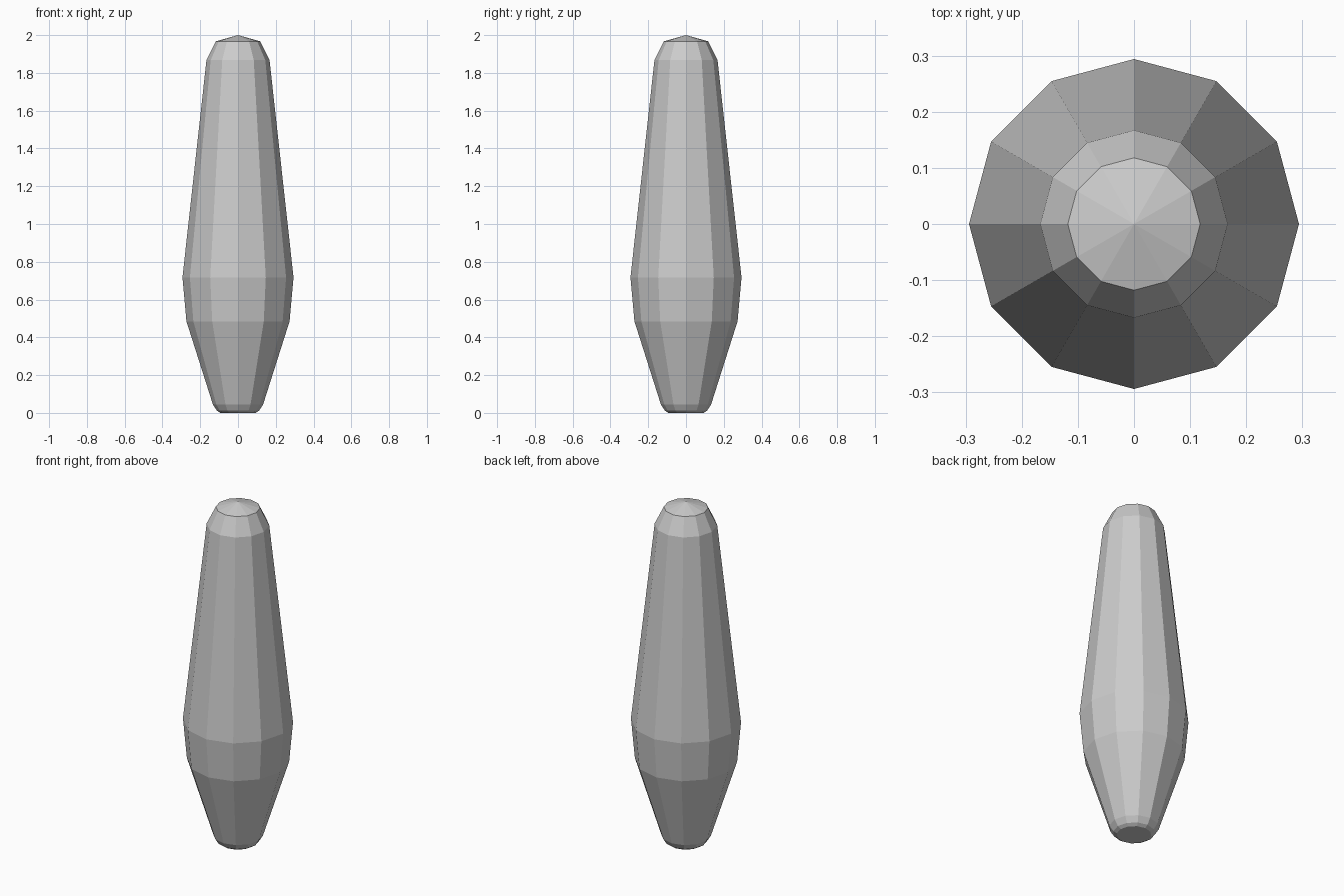
import bpy, bmesh
from math import cos, sin, pi

if "Cube" in bpy.data.objects:
    bpy.data.objects.remove(bpy.data.objects["Cube"])

SIDES = 12
# Profile (radius, height) from the flat foot up to the rim of the cap
PROFILE = [(0.093, 0.0), (0.112, 0.012), (0.133, 0.045), (0.168, 0.155),
           (0.273, 0.485), (0.294, 0.717), (0.167, 1.867), (0.118, 1.967)]

bm = bmesh.new()
rings = [[bm.verts.new((r * cos(2 * pi * i / SIDES), r * sin(2 * pi * i / SIDES), z))
          for i in range(SIDES)] for r, z in PROFILE]

# Side facets
for lower, upper in zip(rings, rings[1:]):
    for i in range(SIDES):
        j = (i + 1) % SIDES
        bm.faces.new((lower[i], lower[j], upper[j], upper[i]))

# Flat foot and shallow pointed cap
bm.faces.new(rings[0][::-1])
apex = bm.verts.new((0, 0, 2))
for i in range(SIDES):
    bm.faces.new((rings[-1][i], rings[-1][(i + 1) % SIDES], apex))

mesh = bpy.data.meshes.new("tapered_body")
bm.to_mesh(mesh)
bm.free()
bpy.context.collection.objects.link(bpy.data.objects.new("tapered_body", mesh))
